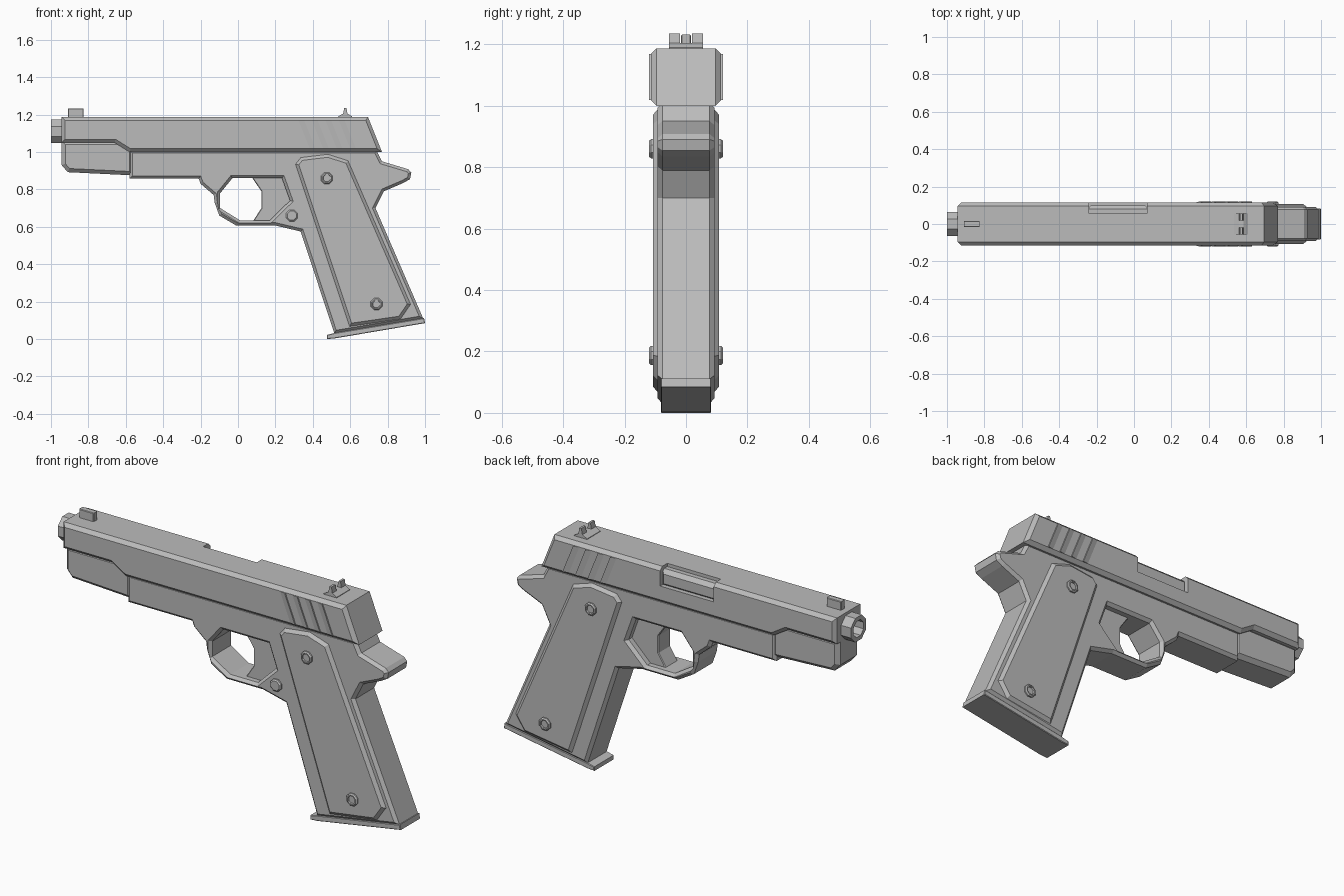
import bpy, bmesh, math
from mathutils import Vector

if "Cube" in bpy.data.objects:
    bpy.data.objects.remove(bpy.data.objects["Cube"])

steel = bpy.data.materials.new("plain grey")
steel.diffuse_color = (0.5, 0.5, 0.5, 1)
steel.use_nodes = True
steel.node_tree.nodes["Principled BSDF"].inputs["Base Color"].default_value = steel.diffuse_color


def finish(name, bm):
    bmesh.ops.recalc_face_normals(bm, faces=bm.faces)
    me = bpy.data.meshes.new(name)
    bm.to_mesh(me)
    bm.free()
    me.materials.append(steel)
    ob = bpy.data.objects.new(name, me)
    bpy.context.collection.objects.link(ob)
    return ob


def inset(pts, d):
    """Move every edge of a closed outline inward by d."""
    area = sum(a[0] * b[1] - b[0] * a[1] for a, b in zip(pts, pts[1:] + pts[:1]))
    s = 1 if area > 0 else -1
    out = []
    for i, p in enumerate(pts):
        p, a, b = Vector(p), Vector(pts[i - 1]), Vector(pts[(i + 1) % len(pts)])
        u, v = (p - a).normalized(), (b - p).normalized()
        n1, n2 = Vector((-u.y, u.x)) * s, Vector((-v.y, v.x)) * s
        out.append(p + (n1 + n2) * d / max(0.3, 1 + n1.dot(n2)))
    return out


def prism(name, pts, sections):
    """Loft an x-z outline through (y, inset) sections."""
    bm = bmesh.new()
    rings = [[bm.verts.new((q.x, y, q.y)) for q in inset(pts, d)] for y, d in sections]
    n = len(pts)
    for r0, r1 in zip(rings, rings[1:]):
        for i in range(n):
            bm.faces.new((r0[i], r0[(i + 1) % n], r1[(i + 1) % n], r1[i]))
    bm.faces.new(rings[0])
    bm.faces.new(rings[-1])
    return finish(name, bm)


def slab(name, pts, h, c):
    """Symmetric prism of half width h with chamfer c."""
    return prism(name, pts, [(-h, c), (c - h, 0), (h - c, 0), (h, c)])


def cut(target, cutter):
    cutter.hide_render = True
    m = target.modifiers.new("cut", "BOOLEAN")
    m.object, m.solver = cutter, "EXACT"
    bpy.context.view_layer.objects.active = target
    bpy.ops.object.modifier_apply(modifier=m.name)
    bpy.data.objects.remove(cutter)


def lathe(name, profile, origin, axis, sides=8):
    """Octagonal turned part: profile of (distance along axis, radius)."""
    bm = bmesh.new()
    rot = Vector((0, 0, 1)).rotation_difference(Vector(axis))
    rings = []
    for t, r in profile:
        ang = [math.tau * (i + .5) / sides for i in range(sides)]
        rings.append([bm.verts.new(Vector(origin) + rot @ Vector(
            (r * math.cos(a), r * math.sin(a), t))) for a in ang])
    for r0, r1 in zip(rings, rings[1:]):
        for i in range(sides):
            j = (i + 1) % sides
            bm.faces.new((r0[i], r0[j], r1[j], r1[i]))
    bm.faces.new(rings[0])
    bm.faces.new(rings[-1])
    return finish(name, bm)


def rect(x0, x1, z0, z1):
    return [(x0, z0), (x1, z0), (x1, z1), (x0, z1)]


# Slide with the ejection port
slide = slab("slide", [(-.943, 1.187), (.695, 1.187), (.77, 1.0), (-.58, 1.0),
                       (-.66, 1.05), (-.943, 1.05)], .114, .018)
cut(slide, prism("port_cutter", rect(-.24, .07, 1.09, 1.3), [(.055, 0), (.2, 0)]))
slab("chamber_block", rect(-.25, .08, 1.08, 1.17), .1, .02)

# Slanted grip ribs on both sides of the slide
for side in (-1, 1):
    for k in range(4):
        x = .305 + .072 * k
        rib = [(x, 1.168), (x + .05, 1.168), (x + .11, 1.018), (x + .06, 1.018)]
        bm = bmesh.new()
        base = [bm.verts.new((px, side * .11, pz)) for px, pz in rib]
        top = [bm.verts.new((rib[i][0], side * .121, rib[i][1])) for i in (1, 2)]
        bm.faces.new(base)
        bm.faces.new((base[0], top[0], top[1], base[3]))
        bm.faces.new((base[1], base[2], top[1], top[0]))
        bm.faces.new((base[0], base[1], top[0]))
        bm.faces.new((base[3], top[1], base[2]))
        finish("slide_rib", bm)

# Barrel muzzle with bore
lathe("barrel", [(-.05, .068), (.06, .068), (.06, .045), (-.03, .045)],
      (-.94, 0, 1.11), (-1, 0, 0))

# Sights
slab("front_sight", [(-.91, 1.18), (-.825, 1.18), (-.825, 1.232), (-.91, 1.232)], .016, .003)
rear = prism("rear_sight", [(.535, 1.18), (.61, 1.18), (.61, 1.19), (.585, 1.205), (.58, 1.236),
                            (.568, 1.236), (.562, 1.205), (.535, 1.19)], [(-.055, 0), (.055, 0)])
cut(rear, prism("notch_cutter", rect(.5, .65, 1.205, 1.3), [(-.02, 0), (.02, 0)]))

# Dust cover under the slide
slab("dust_cover", [(-.943, 1.06), (-.943, .93), (-.91, .892), (-.56, .875), (-.56, 1.06)],
     .088, .02)

# Frame with grip, tang and trigger guard
frame = slab("frame", [(-.58, 1.01), (-.58, .857), (-.21, .857), (-.20, .83), (-.13, .77),
                       (-.125, .73), (-.10, .66), (-.01, .607), (.20, .607), (.335, .575),
                       (.515, .03), (.99, .11), (.735, .70), (.78, .79), (.885, .835),
                       (.92, .855), (.927, .89), (.91, .908), (.77, .95), (.74, 1.01)],
             .092, .015)
hole = [(-.03, .86), (-.095, .78), (-.095, .70), (.01, .635), (.17, .635), (.278, .74), (.235, .86)]
cut(frame, prism("guard_cutter", hole, [(-.11, -.033), (-.077, 0), (.077, 0), (.11, -.033)]))

# Trigger
slab("trigger", [(.07, .87), (.125, .79), (.125, .70), (.08, .63), (.17, .625),
                 (.29, .74), (.245, .87)], .05, .004)

# Magazine base plate
slab("magazine_base", [(.475, 0), (.515, .003), (1.0, .085), (.995, .112), (.52, .033),
                       (.475, .022)], .082, .003)

# Grip panels and screws on both sides
panel = [(.305, .935), (.335, .972), (.48, .99), (.59, .955), (.925, .185), (.87, .105), (.595, .065)]
for side in (-1, 1):
    prism("grip_panel", panel, [(side * .08, 0), (side * .09, 0), (side * .107, .018)])
    for x, z in ((.475, .86), (.74, .187)):
        lathe("grip_screw", [(.09, .034), (.114, .034), (.12, .028), (.12, .022), (.112, .02)],
              (x, 0, z), (0, side, 0))

# Magazine release button on the front side
lathe("magazine_release", [(.08, .033), (.1, .033), (.106, .026)], (.288, 0, .66), (0, -1, 0))
